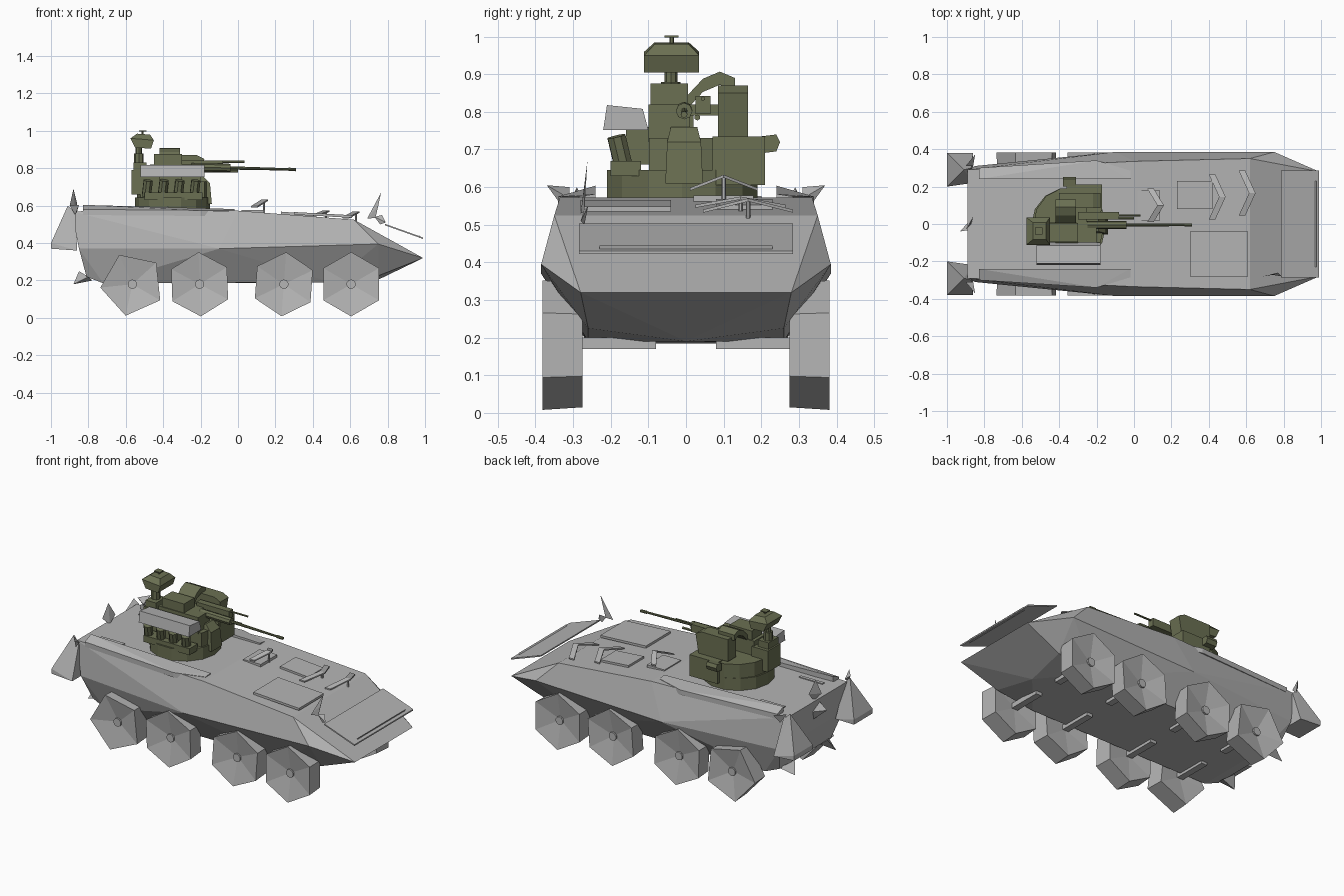
import bpy, bmesh, math
from mathutils import Vector, Matrix

if "Cube" in bpy.data.objects:
    bpy.data.objects.remove(bpy.data.objects["Cube"], do_unlink=True)


def material(name, rgb):
    m = bpy.data.materials.new(name)
    m.use_nodes = True
    m.diffuse_color = (*rgb, 1)
    m.node_tree.nodes["Principled BSDF"].inputs["Base Color"].default_value = (*rgb, 1)
    return m


GREY = material("hull grey", (0.46, 0.46, 0.46))
OLIVE = material("turret olive", (0.145, 0.16, 0.085))


def finish(name, bm, mat):
    bmesh.ops.recalc_face_normals(bm, faces=bm.faces)
    me = bpy.data.meshes.new(name)
    bm.to_mesh(me)
    bm.free()
    me.materials.append(mat)
    ob = bpy.data.objects.new(name, me)
    bpy.context.collection.objects.link(ob)
    return ob


def solid(name, pts, mat):
    """Convex faceted block around a few points."""
    bm = bmesh.new()
    for p in pts:
        bm.verts.new(p)
    bmesh.ops.convex_hull(bm, input=bm.verts)
    loose = [v for v in bm.verts if not v.link_faces]
    bmesh.ops.delete(bm, geom=loose, context="VERTS")
    bmesh.ops.dissolve_limit(bm, angle_limit=0.02, verts=bm.verts, edges=bm.edges)
    return finish(name, bm, mat)


def box(name, xs, ys, zs, mat):
    return solid(name, [(x, y, z) for x in xs for y in ys for z in zs], mat)


def extrude_side(name, outline, ys, mat):
    """Side outline in x and z, given thickness along y."""
    return solid(name, [(x, y, z) for x, z in outline for y in ys], mat)


def rod(name, a, b, r, mat, sides=6, r2=None):
    a, b = Vector(a), Vector(b)
    bm = bmesh.new()
    rot = (b - a).to_track_quat("Z", "Y").to_matrix().to_4x4()
    bmesh.ops.create_cone(bm, cap_ends=True, segments=sides, radius1=r,
                          radius2=r if r2 is None else r2, depth=(b - a).length,
                          matrix=Matrix.Translation((a + b) / 2) @ rot)
    return finish(name, bm, mat)


# Hull: roof, widest ridge, belly and nose
half = [(-.89, .29, .57), (0, .335, .573), (.62, .35, .525),
        (-.85, .31, .37), (-.1, .385, .37), (.75, .385, .395),
        (-.81, .25, .22), (-.72, .26, .185), (.5, .26, .19), (.75, .26, .225),
        (.72, 0, .19), (.99, .28, .32)]
solid("hull", [(x, s * y, z) for x, y, z in half for s in (-1, 1)], GREY)


# Wheels: faceted tyres with dished faces and a hub
def wheel(name, cx, side, sides, phase):
    cz, r = .18, .172
    bm = bmesh.new()
    rings = []
    for y, k in ((.275, .96), (.382, 1)):
        rings.append([bm.verts.new((cx + r * k * math.cos(phase + i * math.tau / sides), side * y,
                                    cz + r * k * math.sin(phase + i * math.tau / sides)))
                      for i in range(sides)])
    inner = bm.verts.new((cx, side * .29, cz))
    outer = bm.verts.new((cx, side * .35, cz))
    for i in range(sides):
        j = (i + 1) % sides
        bm.faces.new((rings[0][i], rings[0][j], rings[1][j], rings[1][i]))
        bm.faces.new((rings[0][i], rings[0][j], inner))
        bm.faces.new((rings[1][i], rings[1][j], outer))
    finish(name, bm, GREY)
    rod(name + "_hub", (cx, side * .34, cz), (cx, side * .365, cz), .025, GREY, 10)


for side, word in ((1, "left"), (-1, "right")):
    for n, (cx, sides, deg) in enumerate(((-.565, 5, 114), (-.205, 6, 92), (.245, 6, 86), (.605, 6, 90))):
        wheel(f"{word}_wheel_{n + 1}", cx, side, sides, math.radians(deg))
        box(f"{word}_axle_{n + 1}", (cx - .02, cx + .02), (side * .08, side * .285), (.17, .2), GREY)

    # Rear corner flap
    solid(word + "_rear_flap",
          [(-1, side * .20, .37), (-1, side * .38, .37), (-1, side * .2, .40), (-1, side * .38, .4),
           (-.86, side * .22, .36), (-.86, side * .38, .36), (-.91, side * .29, .6),
           (-.87, side * .3, .56)], GREY)
    # Roof side panel, sloping outward
    solid(word + "_roof_panel",
          [(x, side * y, z - d) for x, y, z in ((-.83, .24, .604), (-.02, .24, .582), (-.02, .285, .575),
                                                (-.2, .34, .575), (-.83, .3, .58)) for d in (0, .03)], GREY)
    # Rear lamp guard and propeller
    solid(word + "_rear_lamp", [(-.9, side * .31, .6), (-.85, side * .37, .605),
                                (-.87, side * .33, .55), (-.86, side * .31, .57)], GREY)
    solid(word + "_propeller", [(-.88, side * .2, .18), (-.8, side * .24, .22),
                                (-.85, side * .16, .25), (-.78, side * .18, .2)], GREY)
    box(word + "_roof_grille", (-.8, -.64), (side * .18, side * .2), (.56, .576), GREY)

# Raised trim vane above the nose
solid("trim_vane", [(x, s * .285, z + d) for x, z in ((.785, .495), (.99, .422))
                    for s in (-1, 1) for d in (0, .008)], GREY)
solid("vane_rail", [(x, s * .23, z) for x, z in ((.965, .434), (.975, .445), (.97, .425))
                    for s in (-1, 1)], GREY)

# Roof hatches and low periscope guards
solid("front_hatch", [(x, y, z + d) for x, z in ((.23, .555), (.42, .54))
                      for y in (.08, .23) for d in (0, .013)], GREY)
solid("engine_cover", [(x, y, z + d) for x, z in ((.3, .552), (.61, .535))
                       for y in (-.28, -.04) for d in (0, .014)], GREY)
box("side_hatch", (.02, .14), (.02, .18), (.56, .578), GREY)
for n, (x, yc, w, z, rise) in enumerate(((.07, .10, .09, .59, .035), (.40, .145, .12, .545, .022),
                                         (.56, .165, .12, .532, .03))):
    for s in (-1, 1):
        solid(f"periscope_guard_{n + 1}", [(x + dx + k * .055, yc + s * w * (1 - k), z + h + rise * k)
                                           for k in (0, 1) for dx in (0, .035) for h in (0, .008)], GREY)
    rod(f"guard_post_{n + 1}", (x + .07, yc, z - .03), (x + .07, yc, z + rise), .006, GREY)

# Mirror and rear mast
solid("mirror", [(.69, -.28, .53), (.735, -.27, .535), (.765, -.262, .67), (.75, -.27, .6)], GREY)
solid("mirror_arm", [(.73, -.27, .54), (.79, -.28, .51), (.77, -.26, .55), (.76, -.27, .5)], GREY)
solid("rear_mast", [(-.9, -.03, .6), (-.86, .04, .61), (-.88, 0, .69), (-.87, 0, .56)], GREY)
solid("rear_step", [(-.93, -.04, .5), (-.86, .04, .5), (-.86, 0, .44), (-.87, -.03, .56)], GREY)

# Turret: faceted drum with a flat front
drum = [(-.35 + .2 * math.cos(a), -.01 + .205 * math.sin(a))
        for a in (i * math.tau / 14 for i in range(14))]
solid("turret_drum", [(x, y, z) for x, y in drum for z in (.57, .645)], OLIVE)
solid("turret_upper", [(-.35 + (x + .35) * .95, y, z) for x, y in drum if y > -.13
                       for z in (.645, .73)], OLIVE)
solid("mantlet", [(x, y, z) for x, z, w in ((-.14, .61, .05), (-.15, .72, .045), (-.19, .76, .035),
                                            (-.3, .76, .035), (-.3, .61, .05))
                  for y in (-.005 - w, -.005 + w)], OLIVE)
box("left_cheek", (-.36, -.17), (.07, .21), (.605, .735), OLIVE)
solid("cheek_pod", [(x, y, z) for x in (-.38, -.31) for y, z in
                    ((.2, .69), (.2, .735), (.24, .74), (.25, .72), (.24, .695))], OLIVE)
box("gun_cradle", (-.47, -.2), (-.1, .01), (.72, .82), OLIVE)
box("cradle_top", (-.45, -.3), (-.095, .005), (.82, .875), OLIVE)
box("rear_equipment", (-.57, -.46), (-.1, .02), (.66, .79), OLIVE)

# Smoke dischargers on the right side
for i in range(4):
    x = -.49 + i * .085
    rod(f"smoke_tube_{i + 1}", (x, -.165, .65), (x + .01, -.185, .735), .026, OLIVE, 8)
box("smoke_rack", (-.5, -.19), (-.2, -.12), (.63, .67), OLIVE)

# Main gun, coaxial gun and feed
rod("gun_sleeve", (-.25, -.005, .805), (-.04, -.005, .802), .022, OLIVE, 8)
rod("gun_barrel", (-.05, -.005, .802), (.31, -.005, .793), .009, OLIVE, 8, .006)
rod("gun_muzzle", (.27, -.005, .794), (.31, -.005, .793), .009, OLIVE, 8)
rod("coaxial_barrel", (-.2, .045, .835), (.035, .045, .835), .006, OLIVE)
box("coaxial_receiver", (-.3, -.08), (.025, .065), (.795, .842), OLIVE)
rod("recoil_tube", (-.25, .03, .785), (.0, .03, .785), .008, OLIVE)
box("gun_bridge", (-.32, -.25), (0, .1), (.79, .82), OLIVE)

# Ammunition pod and curved feed cover
extrude_side("ammunition_pod", [(-.4, .735), (-.2, .735), (-.18, .85), (-.22, .87), (-.4, .87)],
             (.085, .165), OLIVE)
cover = [(.005, .845), (.045, .888), (.09, .907), (.13, .89)]
for n, ((y0, z0), (y1, z1)) in enumerate(zip(cover, cover[1:])):
    solid(f"feed_cover_{n + 1}", [(x, y, z + d) for x in (-.42, -.31) for y, z in ((y0, z0), (y1, z1))
                                  for d in (-.035, 0)], OLIVE)

# Missile launcher box, light grey
solid("missile_launcher", [(x, y, z) for x in (-.52, -.18) for y, z in
                           ((-.22, .752), (-.1, .752), (-.115, .808), (-.21, .818))], GREY)
box("launcher_mount", (-.42, -.3), (-.16, -.09), (.66, .76), OLIVE)

# Sight mast with faceted head
rod("sight_post", (-.53, -.04, .7), (-.53, -.04, .88), .026, OLIVE, 8)
rod("sight_neck", (-.53, -.04, .88), (-.53, -.04, .92), .017, OLIVE, 8)
box("sight_bracket", (-.56, -.49), (-.095, .0), (.78, .83), OLIVE)
head = ((-.575, .96), (-.55, .91), (-.465, .905), (-.45, .95), (-.47, .98), (-.54, .985))
solid("sight_head", [(x, -.038 + s * w, z) for x, z in head for s in (-1, 1)
                     for w in ((.073 if z < .97 else .045),)], OLIVE)
rod("sight_cap_post", (-.51, -.038, .97), (-.51, -.038, 1.0), .006, OLIVE)
box("sight_cap", (-.53, -.49), (-.057, -.02), (.997, 1.003), OLIVE)
